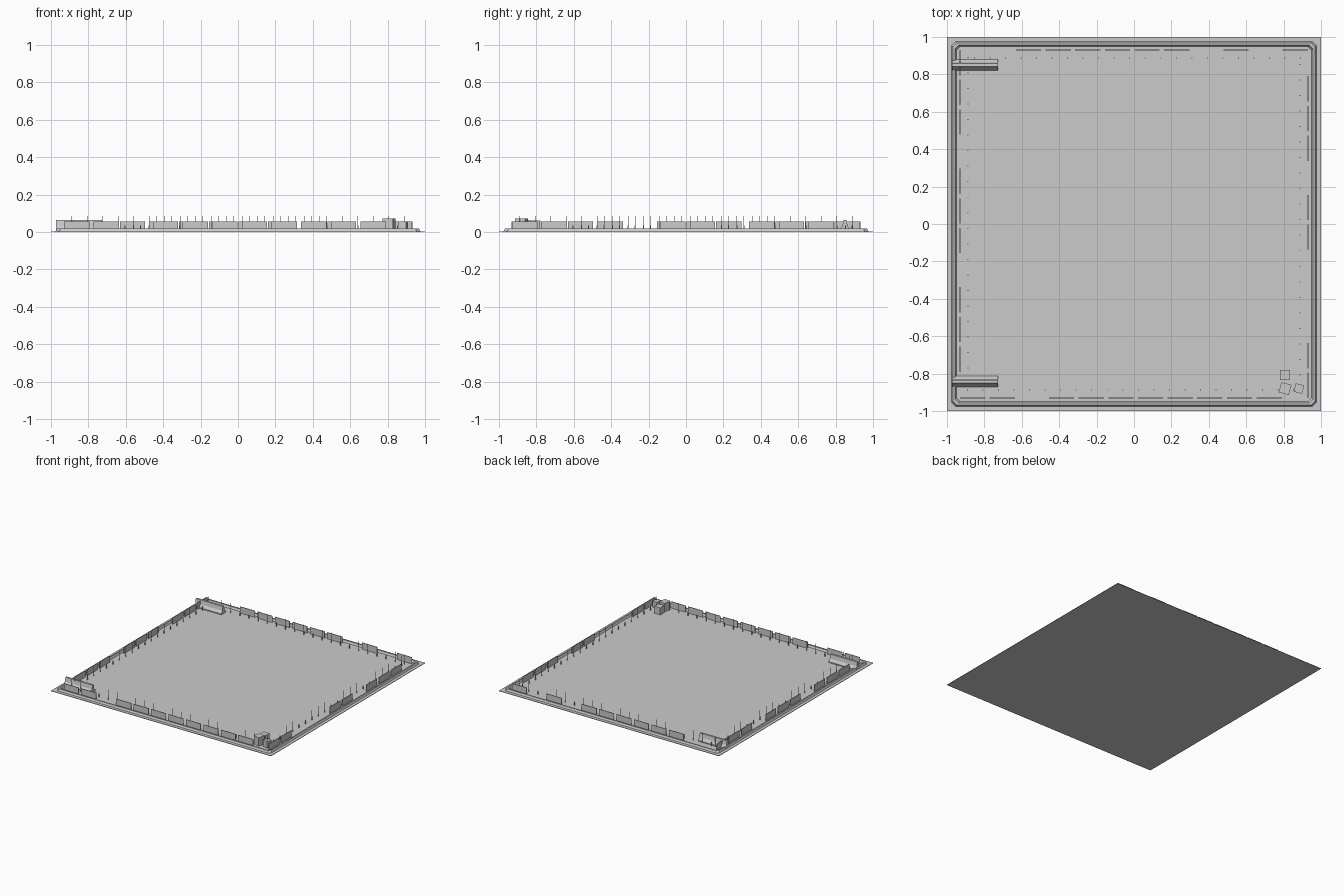
import bpy, bmesh, math
from mathutils import Matrix, Vector

if "Cube" in bpy.data.objects:
    bpy.data.objects.remove(bpy.data.objects["Cube"])

FLOOR = 0.004


def finish(name, bm):
    bmesh.ops.recalc_face_normals(bm, faces=bm.faces)
    me = bpy.data.meshes.new(name)
    bm.to_mesh(me)
    bm.free()
    ob = bpy.data.objects.new(name, me)
    bpy.context.collection.objects.link(ob)
    return ob


def add_box(bm, lo, hi, mat=Matrix()):
    lo, hi = Vector(lo), Vector(hi)
    size = hi - lo
    m = mat @ Matrix.Translation((lo + hi) / 2) @ Matrix.Diagonal((*size, 1))
    bmesh.ops.create_cube(bm, size=1, matrix=m)


def add_rod(bm, x, y, z0, z1, r, mat):
    m = mat @ Matrix.Translation((x, y, (z0 + z1) / 2))
    bmesh.ops.create_cone(bm, cap_ends=True, segments=6, radius1=r, radius2=r,
                          depth=z1 - z0, matrix=m)


# ground slab
bm = bmesh.new()
add_box(bm, (-1, -1, 0), (1, 1, FLOOR))
finish("ground", bm)


# raised curb with clipped corners, swept round the edge
def ring(bm, r, z, cut=0.02):
    pts = []
    for i in range(4):
        rot = Matrix.Rotation(i * math.pi / 2, 4, 'Z')
        pts += [rot @ Vector((-r + cut, -r, z)), rot @ Vector((r - cut, -r, z))]
    return [bm.verts.new(p) for p in pts]


bm = bmesh.new()
profile = [(0.976, 0.001), (0.968, 0.02), (0.957, 0.02), (0.948, 0.001)]
rings = [ring(bm, r, z) for r, z in profile]
for a, b in zip(rings, rings[1:] + rings[:1]):
    for i in range(8):
        j = (i + 1) % 8
        bm.faces.new((a[i], a[j], b[j], b[i]))
finish("curb", bm)

# fence panels and posts, one run per side, some panels missing
missing = {"front": (2, 11), "right": (2, 3, 4, 7, 11),
           "back": (1, 3, 10, 11), "left": (3, 7, 11)}
for side, (name, gaps) in enumerate(missing.items()):
    rot = Matrix.Rotation(side * math.pi / 2, 4, 'Z')
    bm = bmesh.new()
    for k in range(12):
        if k not in gaps:
            x = -0.93 + 0.1585 * k
            add_box(bm, (x, -0.933, FLOOR), (x + 0.135, -0.928, 0.057), rot)
    finish(name + "_fence_panels", bm)
    bm = bmesh.new()
    for k in range(22):
        x = -0.89 + 0.083 * k
        add_rod(bm, x, -0.888, FLOOR, 0.035, 0.003, rot)
        add_rod(bm, x, -0.888, 0.035, 0.087, 0.0012, rot)
    finish(name + "_posts", bm)

# road barriers at the two left corners
half = [(0.029, FLOOR), (0.029, 0.012), (0.014, 0.032), (0.008, 0.065)]
section = half + [(-y, z) for y, z in reversed(half)]
for name, yc in (("front_barrier", -0.843), ("back_barrier", 0.85)):
    bm = bmesh.new()
    f = bm.faces.new([bm.verts.new((-0.973, yc + y, z)) for y, z in section])
    ext = bmesh.ops.extrude_face_region(bm, geom=[f], use_keep_orig=True)
    moved = [g for g in ext["geom"] if isinstance(g, bmesh.types.BMVert)]
    bmesh.ops.translate(bm, verts=moved, vec=(0.246, 0, 0))
    finish(name, bm)

# crates in the front right corner
for i, (x, y, s, h, turn) in enumerate([(0.808, -0.808, 0.053, 0.062, 0),
                                        (0.808, -0.88, 0.056, 0.073, -15),
                                        (0.882, -0.88, 0.046, 0.057, -14)]):
    bm = bmesh.new()
    m = Matrix.Translation((x, y, 0)) @ Matrix.Rotation(math.radians(turn), 4, 'Z')
    add_box(bm, (-s / 2, -s / 2, FLOOR), (s / 2, s / 2, h), m)
    finish("crate_%d" % (i + 1), bm)
